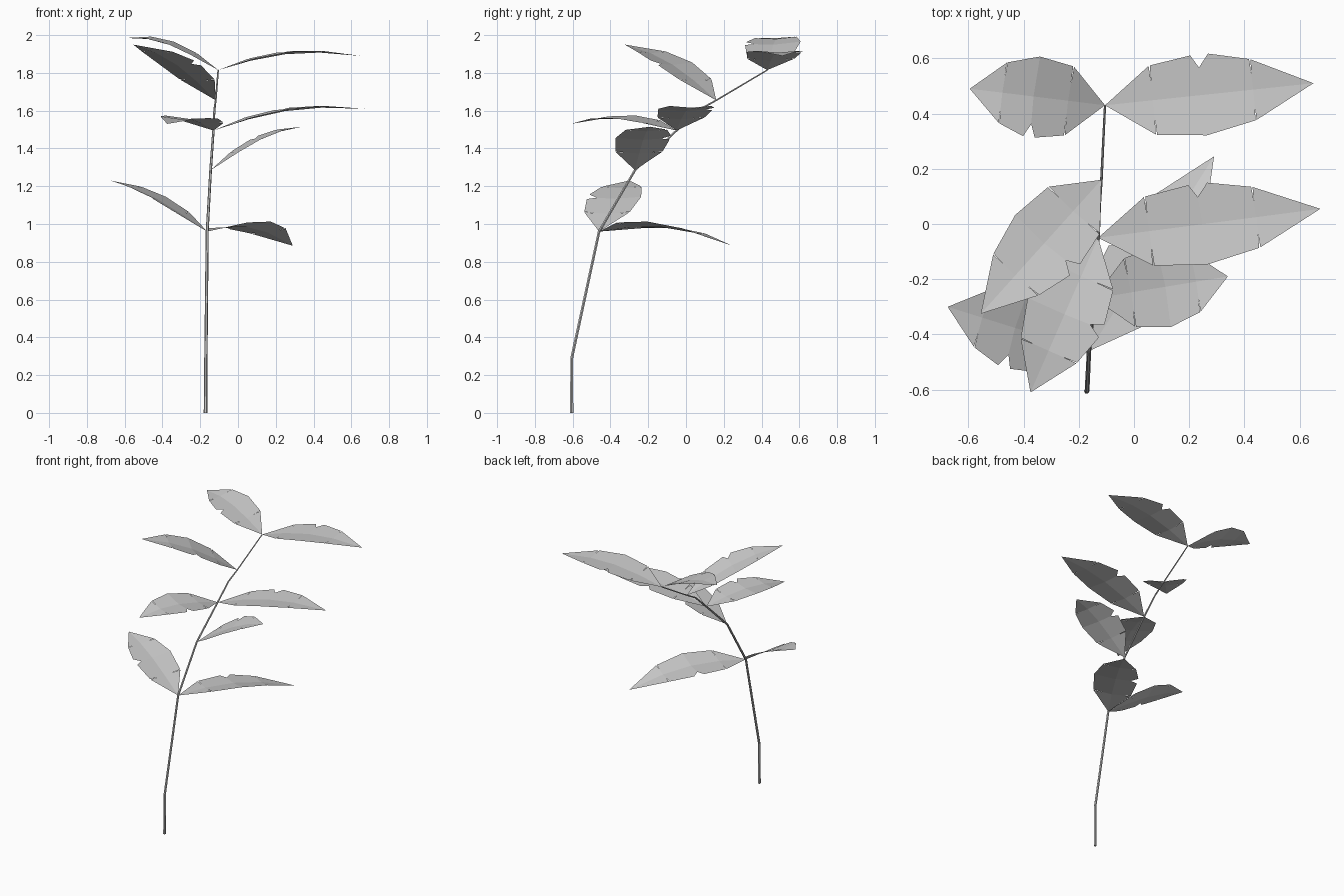
import bpy, math
from mathutils import Vector as V

if "Cube" in bpy.data.objects:
    bpy.data.objects.remove(bpy.data.objects["Cube"])


def make(name, verts, faces):
    me = bpy.data.meshes.new(name)
    me.from_pydata([tuple(v) for v in verts], [], faces)
    ob = bpy.data.objects.new(name, me)
    bpy.context.collection.objects.link(ob)
    return ob


# Stem: tapered six-sided tube through the leaf nodes
path = [V(p) for p in [(-.172, -.605, 0), (-.17, -.605, .29), (-.163, -.46, .96),
                       (-.145, -.27, 1.285), (-.13, -.05, 1.495), (-.125, .07, 1.605),
                       (-.118, .16, 1.655), (-.105, .43, 1.815)]]
SIDES = 6
verts, faces = [], []
for i, p in enumerate(path):
    t = (path[min(i + 1, len(path) - 1)] - path[max(i - 1, 0)]).normalized()
    sx = V((1, 0, 0))
    sy = t.cross(sx).normalized()
    sx = sy.cross(t)
    if i == 0:
        sx, sy = V((1, 0, 0)), V((0, 1, 0))
    r = .0095 - .0055 * i / (len(path) - 1)
    for k in range(SIDES):
        a = math.tau * k / SIDES
        verts.append(p + r * (math.cos(a) * sx + math.sin(a) * sy))
for i in range(len(path) - 1):
    for k in range(SIDES):
        a, b = i * SIDES + k, i * SIDES + (k + 1) % SIDES
        faces.append((a, b, b + SIDES, a + SIDES))
n = len(verts)
faces += [tuple(range(SIDES))[::-1], tuple(range(n - SIDES, n))]
make("stem", verts, faces)

# Leaf: arched midrib with two halves, slits at both shoulders, one notch on the left
HALF, FOLD = .147, .012


def leaf(name, base, tip, left, arch=.05, lean=0):
    base, tip = V(base), V(tip)
    axis = tip - base
    d = axis.normalized()
    side = V(left)
    side = (side - d * side.dot(d)).normalized()
    up = d.cross(side)
    up = up if up.z > 0 else -up
    flat = V((axis.x, axis.y, 0)).normalized()
    bend = V((0, 0, 1)) + flat * lean    # direction in which the midrib bulges

    def pt(u, v):
        h = arch * 4 * u * (1 - u)
        f = FOLD * (abs(v) - .5 * (0 < u < 1))
        return base + axis * u + side * v * HALF + bend * h + up * f

    vs = [pt(u, 0) for u in (0, .23, .47, .71, 1)]
    fs = []
    for s in (1, -1):
        o = len(vs)
        edge = [(.227, .85), (.23, .4), (.233, .86)]
        edge += [(.43, 1), (.465, .68), (.515, 1)] if s > 0 else [(.47, 1)]
        edge += [(.707, .76), (.71, .4), (.713, .75)]
        vs += [pt(u, s * v) for u, v in edge]
        e = [o + i for i in range(len(edge))]
        c = 4 if s > 0 else 3
        half = [[0, 1, e[1], e[0]],
                [1, 2] + e[1:c + 1][::-1],
                [2, 3] + e[c:-1][::-1],
                [3, 4, e[-1], e[-2]]]
        fs += [f if s > 0 else f[::-1] for f in half]
    make(name, vs, fs)


top, upper = path[7], path[6]
middle, lower, bottom = path[4], path[3], path[2]
leaf("leaf_top_right", top, (.65, .51, 1.89), (-.1, 1, 0), .055)
leaf("leaf_top_left", top, (-.595, .49, 1.985), (-.04, -.29, -.01), .06, .45)
leaf("leaf_upper_left", upper, (-.555, -.325, 1.95), (.20, -.19, 0), .055)
leaf("leaf_middle_right", middle, (.675, .055, 1.61), (-.13, 1, 0), .055)
leaf("leaf_middle_front", middle, (-.375, -.61, 1.53), (.27, -.11, -.015), .05, .3)
leaf("leaf_lower_right", lower, (.34, -.19, 1.515), (-.16, 1, .01), .058, .5)
leaf("leaf_bottom_left", bottom, (-.675, -.30, 1.23), (-.3, -.95, 0), .052, .5)
leaf("leaf_bottom_back", bottom, (.29, .245, .885), (-.25, .155, -.035), .065)
